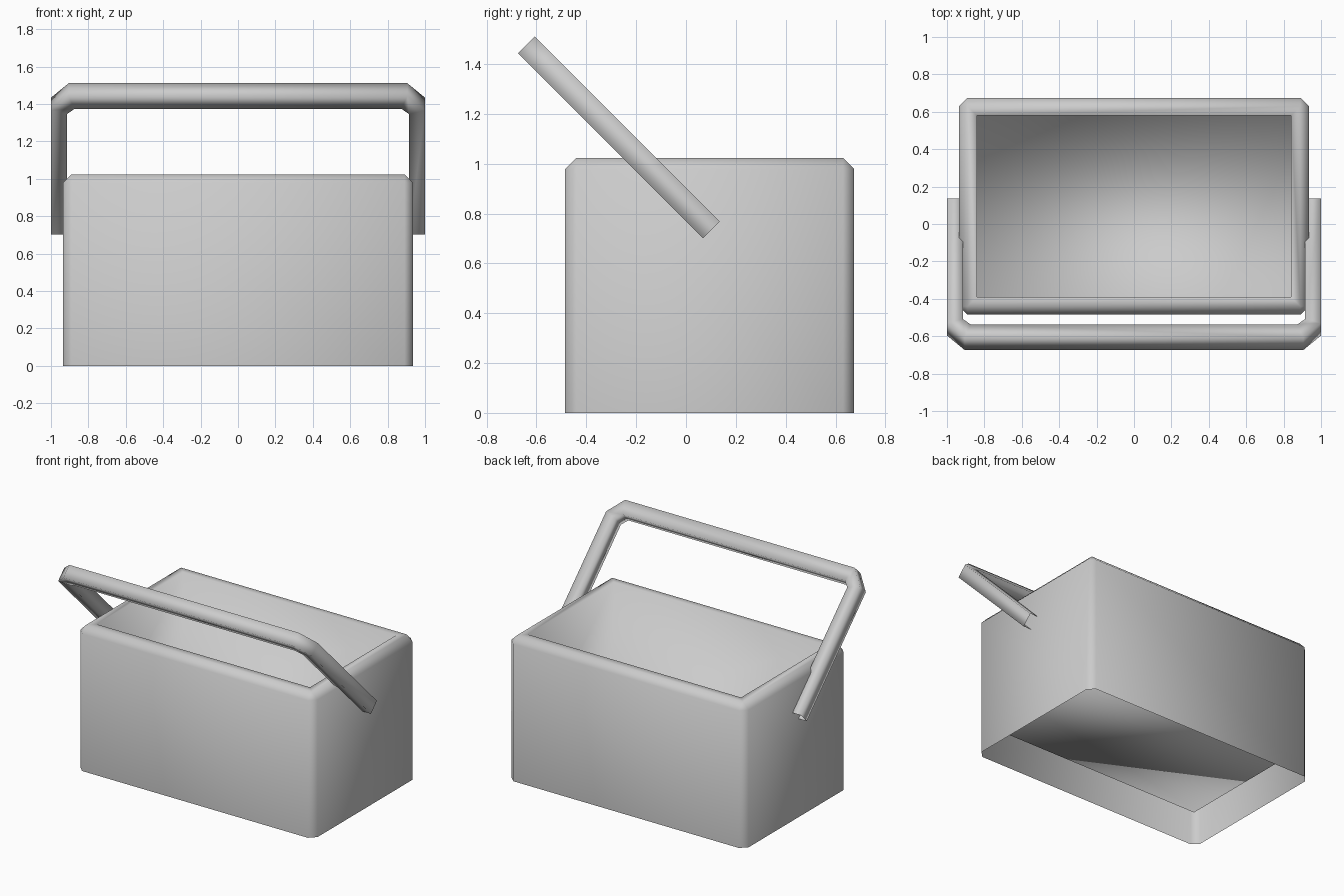
import bpy, bmesh
from mathutils import Vector, Matrix

if "Cube" in bpy.data.objects:
    bpy.data.objects.remove(bpy.data.objects["Cube"], do_unlink=True)

grey = bpy.data.materials.new("plain_grey")
grey.use_nodes = True
colour = (0.6, 0.6, 0.6, 1)
grey.diffuse_color = colour
grey.node_tree.nodes["Principled BSDF"].inputs["Base Color"].default_value = colour


def finish(bm, name):
    """Turn a bmesh into a smooth shaded object."""
    mesh = bpy.data.meshes.new(name)
    bm.to_mesh(mesh)
    bm.free()
    mesh.materials.append(grey)
    for poly in mesh.polygons:
        poly.use_smooth = True
    obj = bpy.data.objects.new(name, mesh)
    bpy.context.collection.objects.link(obj)
    return obj


# Box: chamfered shell, open underneath, with a sunken basin
WIDTH, DEPTH, HEIGHT, CENTRE_Y = 1.87, 1.16, 1.023, 0.095
CHAMFER, RIM, FLOOR = 0.045, 0.07, 0.18
bm = bmesh.new()
bmesh.ops.create_cube(bm, size=1, matrix=Matrix.Translation((0, CENTRE_Y, HEIGHT / 2))
                      @ Matrix.Diagonal((WIDTH, DEPTH, HEIGHT, 1)))
bm.normal_update()
bottom = [f for f in bm.faces if f.normal.z < -0.9]
bmesh.ops.delete(bm, geom=bottom, context='FACES_ONLY')
edges = [e for e in bm.edges if max(v.co.z for v in e.verts) > HEIGHT / 2]
bmesh.ops.bevel(bm, geom=edges, offset=CHAMFER, segments=1, affect='EDGES', clamp_overlap=True)
bm.normal_update()
top = [f for f in bm.faces if f.normal.z > 0.99]
bmesh.ops.inset_individual(bm, faces=top, thickness=RIM, depth=0)
bmesh.ops.inset_individual(bm, faces=top, thickness=0, depth=FLOOR - HEIGHT)
finish(bm, "box")

# Handle: rectangular section swept round a cut-corner arch, leaning forward
LENGTH, THICK = 1.05, 0.095
outer = [(1.0, 0), (1.0, LENGTH - 0.11), (0.905, LENGTH)]
inner = [(0.915, 0), (0.915, LENGTH - 0.14), (0.875, LENGTH - 0.1)]
mirrored = lambda path: path + [(-x, s) for x, s in reversed(path)]
base = Vector((0, 0.102, 0.735))
along = Vector((0, -1, 1)).normalized()
across = Vector((0, 1, 1)).normalized()

bm = bmesh.new()
rings = []
for o, i in zip(mirrored(outer), mirrored(inner)):
    corners = [(o, -1), (o, 1), (i, 1), (i, -1)]
    rings.append([bm.verts.new(base + Vector((x, 0, 0)) + along * s + across * side * THICK / 2)
                  for (x, s), side in corners])
for a, b in zip(rings, rings[1:]):
    for k in range(4):
        n = (k + 1) % 4
        bm.faces.new((a[k], a[n], b[n], b[k]))
bmesh.ops.recalc_face_normals(bm, faces=bm.faces)
finish(bm, "carry_handle")
